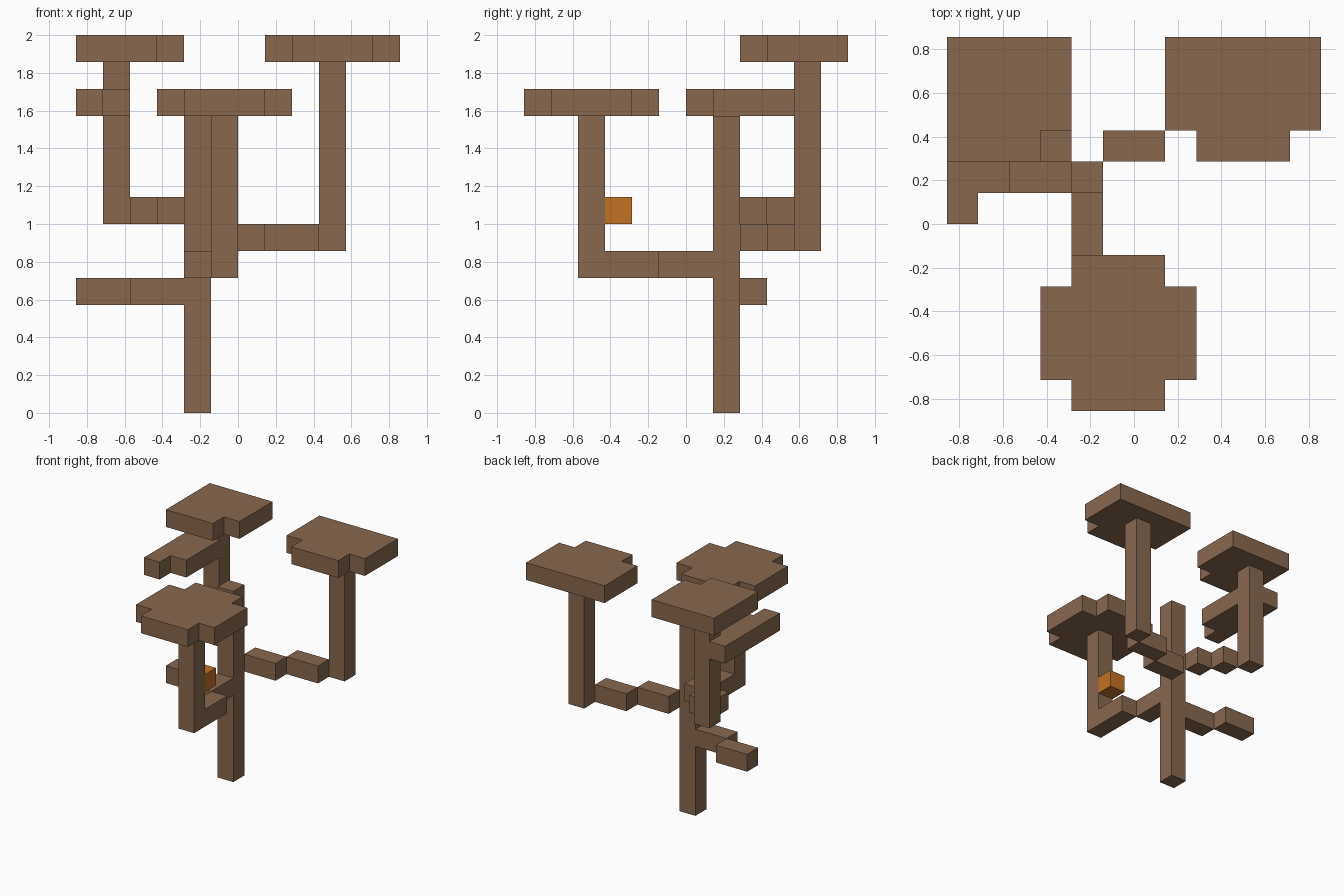
import bpy
import bmesh
from mathutils import Vector

U = 1 / 7  # edge of one block

cube = bpy.data.objects.get("Cube")
if cube:
    bpy.data.objects.remove(cube, do_unlink=True)


def make_material(name, rgb):
    mat = bpy.data.materials.new(name)
    mat.use_nodes = True
    color = (*rgb, 1)
    mat.diffuse_color = color
    bsdf = next(n for n in mat.node_tree.nodes if n.type == "BSDF_PRINCIPLED")
    bsdf.inputs["Base Color"].default_value = color
    bsdf.inputs["Roughness"].default_value = 0.9
    return mat


BARK = make_material("brown bark", (0.25, 0.14, 0.078))
FRUIT = make_material("orange fruit", (0.54, 0.17, 0.017))


def prism(name, outline, bottom, height, mat=BARK):
    """Extrude a counter-clockwise outline, given in blocks, straight up."""
    bm = bmesh.new()
    face = bm.faces.new([bm.verts.new(Vector((x, y, bottom)) * U) for x, y in outline])
    top = bmesh.ops.extrude_face_region(bm, geom=[face], use_keep_orig=True)
    verts = [v for v in top["geom"] if isinstance(v, bmesh.types.BMVert)]
    bmesh.ops.translate(bm, verts=verts, vec=(0, 0, height * U))
    bmesh.ops.recalc_face_normals(bm, faces=bm.faces)
    mesh = bpy.data.meshes.new(name)
    bm.to_mesh(mesh)
    bm.free()
    mesh.materials.append(mat)
    obj = bpy.data.objects.new(name, mesh)
    bpy.context.collection.objects.link(obj)
    return obj


def block(name, x, y, z, size=(1, 1, 1), mat=BARK):
    """Box with its lowest corner at block (x, y, z)."""
    w, d, h = size
    return prism(name, [(x, y), (x + w, y), (x + w, y + d), (x, y + d)], z, h, mat)


# Trunk and the upright limbs that carry the crowns
block("trunk", -2, 1, 0, (1, 1, 11))
block("front_limb", -1, -4, 5, (1, 1, 6))
block("left_limb", 3, 4, 6, (1, 1, 7))
block("right_limb", -5, 4, 7, (1, 1, 6))

# Stepped branches, from the trunk outwards
block("low_branch_inner", -4, 1, 4, (2, 1, 1))
block("low_branch_outer", -6, 2, 4, (2, 1, 1))
block("front_branch_inner", -2, -1, 5, (1, 2, 1))
block("front_branch_outer", -1, -3, 5, (1, 2, 1))
block("left_branch_inner", -1, 2, 6, (2, 1, 1))
block("left_branch_outer", 1, 3, 6, (2, 1, 1))
block("right_branch_inner", -3, 2, 7)
block("right_branch_outer", -4, 3, 7)

# Flat crowns
prism("front_crown", [(-2, -6), (1, -6), (1, -5), (2, -5), (2, -2), (1, -2),
                      (1, -1), (-2, -1), (-2, -2), (-3, -2), (-3, -5), (-2, -5)], 11, 1)
prism("left_crown", [(2, 2), (5, 2), (5, 3), (6, 3), (6, 6), (1, 6), (1, 3), (2, 3)], 13, 1)
prism("right_crown", [(-6, 2), (-3, 2), (-3, 3), (-2, 3), (-2, 6), (-6, 6)], 13, 1)

# Ledge wrapped around the right limb
prism("right_ledge", [(-6, 0), (-5, 0), (-5, 1), (-4, 1), (-4, 4), (-5, 4),
                      (-5, 5), (-6, 5)], 11, 1)

# Fruit on the back of the front limb
block("fruit", -1, -3, 7, mat=FRUIT)
